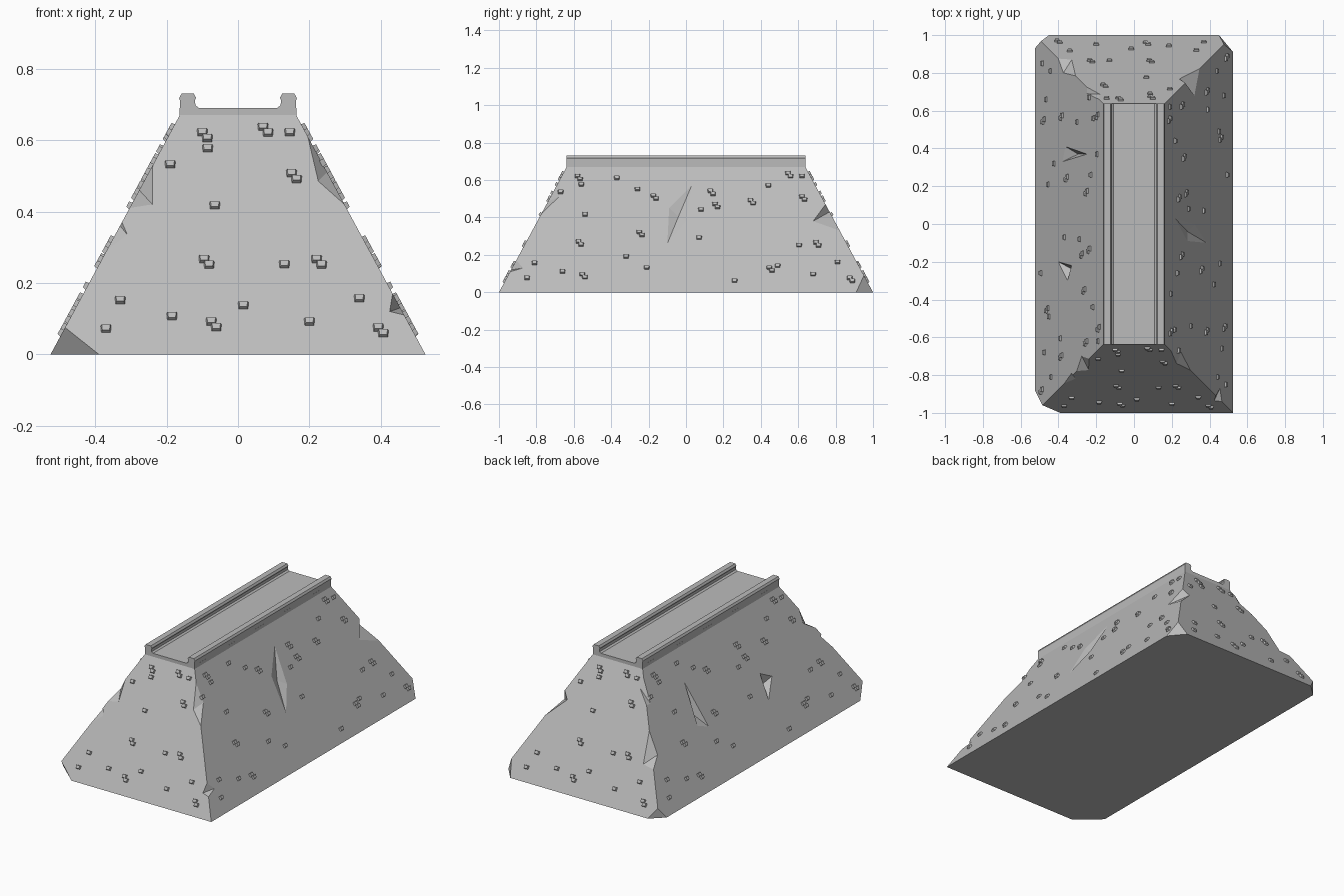
import bpy, bmesh, math
from mathutils import Vector, Matrix

HALF_X, HALF_Y, SLOPE = 0.525, 1.0, 0.54   # base half sizes, inward lean per unit height
SHOULDER, DECK = 0.67, 0.69

if "Cube" in bpy.data.objects:
    bpy.data.objects.remove(bpy.data.objects["Cube"])

concrete = bpy.data.materials.new("concrete grey")
concrete.use_nodes = True
concrete.diffuse_color = (0.5, 0.5, 0.5, 1)
concrete.node_tree.nodes["Principled BSDF"].inputs["Base Color"].default_value = (0.5, 0.5, 0.5, 1)


def finish(name, bm):
    bmesh.ops.recalc_face_normals(bm, faces=bm.faces)
    mesh = bpy.data.meshes.new(name)
    bm.to_mesh(mesh)
    bm.free()
    mesh.materials.append(concrete)
    obj = bpy.data.objects.new(name, mesh)
    bpy.context.collection.objects.link(obj)
    return obj


def hull(bm, points):
    verts = [bm.verts.new(p) for p in points]
    bmesh.ops.convex_hull(bm, input=verts)


def front_back(x, z, sy):
    return Vector((x, sy * (HALF_Y - SLOPE * z), z))


def side(y, z, sx):
    return Vector((sx * (HALF_X - SLOPE * z), y, z))


def corner(sx, sy, z):
    return side(sy * (HALF_Y - SLOPE * z), z, sx)


# Sloped body with a short upright band under the deck
bm = bmesh.new()
corners = [(-1, -1), (1, -1), (1, 1), (-1, 1)]
rings = []
for lean_z, z in ((0, 0), (SHOULDER, SHOULDER), (SHOULDER, DECK)):
    ring = []
    for sx, sy in corners:
        p = corner(sx, sy, lean_z)
        ring.append(bm.verts.new((p.x, p.y, z)))
    rings.append(ring)
for low, high in zip(rings, rings[1:]):
    for i in range(4):
        j = (i + 1) % 4
        bm.faces.new((low[i], low[j], high[j], high[i]))
bm.faces.new(rings[0])
bm.faces.new(rings[-1])
body = finish("barrier_body", bm)

# Cutters for the broken edges, corners and gouges
bm = bmesh.new()


def chip_edge(sx, sy, top, bottom, on_end, on_side):
    t, b = corner(sx, sy, top), corner(sx, sy, bottom)
    outside = (t + b) / 2 + Vector((sx, sy, 0)) * 0.08
    hull(bm, [t, b, front_back(*on_end, sy), side(*on_side, sx), outside])


def chip_base(sx, sy, x, y, top):
    tip = corner(sx, sy, 0)
    outside = tip + Vector((sx, sy, -1)) * 0.05
    hull(bm, [tip, outside, (sx * x, sy, 0), (sx * HALF_X, sy * y, 0), corner(sx, sy, top)])


def gouge(sx, outline, depth):
    rim = [side(y, z, sx) for y, z in outline]
    middle = sum(rim, Vector()) / len(rim)
    normal = Vector((sx, 0, SLOPE)).normalized()
    hull(bm, rim + [middle - normal * depth, middle + normal * 0.05])


chip_edge(1, -1, 0.61, 0.42, (0.225, 0.485), (-0.68, 0.51))
chip_edge(1, -1, 0.17, 0.11, (0.425, 0.12), (-0.87, 0.13))
chip_edge(-1, -1, 0.53, 0.41, (-0.24, 0.42), (-0.7, 0.46))
chip_edge(-1, -1, 0.37, 0.29, (-0.31, 0.335), (-0.79, 0.36))
chip_edge(1, 1, 0.47, 0.33, (0.24, 0.43), (0.68, 0.38))
chip_edge(-1, 1, 0.4, 0.23, (-0.33, 0.24), (0.8, 0.28))
chip_edge(-1, 1, 0.63, 0.51, (-0.18, 0.58), (0.69, 0.51))
chip_base(-1, -1, 0.39, 0.88, 0.075)
chip_base(-1, 1, 0.45, 0.93, 0.06)
chip_base(1, 1, 0.45, 0.91, 0.09)
gouge(1, [(0.03, 0.57), (-0.09, 0.45), (-0.1, 0.26), (0, 0.38)], 0.02)
gouge(-1, [(0.41, 0.3), (0.37, 0.51), (0.33, 0.27)], 0.04)
gouge(-1, [(-0.2, 0.23), (-0.22, 0.36), (-0.3, 0.32)], 0.04)
cutter = finish("chip_cutter", bm)
cutter.hide_render = True

cut = body.modifiers.new("chips", "BOOLEAN")
cut.operation = "DIFFERENCE"
cut.solver = "EXACT"
cut.object = cutter
bpy.context.view_layer.objects.active = body
bpy.ops.object.modifier_apply(modifier=cut.name)
bpy.data.objects.remove(cutter)

# Pair of rails: one profile run along the deck and mirrored
profile = [(0.163, DECK), (0.163, 0.712), (0.165, 0.718), (0.158, 0.73),
           (0.124, 0.73), (0.117, 0.718), (0.121, 0.712), (0.119, 0.697), (0.109, DECK)]
rail_end = HALF_Y - SLOPE * SHOULDER
for name, sx in (("left_rail", 1), ("right_rail", -1)):
    bm = bmesh.new()
    face = bm.faces.new([bm.verts.new((sx * x, -rail_end, z)) for x, z in profile])
    run = bmesh.ops.extrude_face_region(bm, geom=[face], use_keep_orig=True)
    moved = [v for v in run["geom"] if isinstance(v, bmesh.types.BMVert)]
    bmesh.ops.translate(bm, verts=moved, vec=(0, 2 * rail_end, 0))
    finish(name, bm)

# Small raised stones, some in touching pairs; (along the face, height)
end_singles = [(-.085, .575), (-.19, .53), (-.065, .415), (.145, .62), (.13, .25), (.015, .135),
               (-.33, .15), (-.37, .07), (-.185, .105), (.2, .09), (.34, .155)]
end_pairs = [(-.1, .62), (.07, .635), (.15, .505), (-.095, .265), (.22, .265), (-.075, .09), (.393, .073)]
side_singles = [(-.56, .575), (-.67, .535), (-.37, .61), (-.26, .55), (-.54, .415), (-.32, .19),
                (-.21, .13), (-.66, .11), (-.81, .155), (-.85, .075), (.07, .29), (.08, .44),
                (.44, .57), (.62, .62), (.605, .25), (.81, .16), (.68, .095), (.49, .14), (.26, .06)]
side_pairs = [(-.58, .62), (-.175, .515), (-.575, .27), (-.25, .32), (-.555, .095), (.13, .54),
              (.155, .47), (.345, .49), (.545, .635), (.62, .51), (.695, .265), (.875, .075), (.445, .13)]
up = Vector((0, SLOPE, 1)).normalized()
out = Vector((0, -1, SLOPE)).normalized()
across = Vector((1, 0, 0))


def stone(bm, u, z, half_depth, turn):
    base = Vector((u, SLOPE * z - half_depth, z))
    points = []
    for width, low, high, lift in ((0.014, -0.011, 0.011, -0.004), (0.010, -0.007, 0.010, 0.010)):
        for s in (-1, 1):
            for v in (low, high):
                flare = width + (0.002 if v > 0 else 0)
                points.append(turn @ (base + across * s * flare + up * v + out * lift))
    hull(bm, points)


faces = (("front", 0, HALF_Y, end_singles, end_pairs), ("left", 90, HALF_X, side_singles, side_pairs),
         ("back", 180, HALF_Y, end_singles, end_pairs), ("right", 270, HALF_X, side_singles, side_pairs))
for name, angle, half_depth, singles, pairs in faces:
    turn = Matrix.Rotation(math.radians(angle), 3, "Z")
    bm = bmesh.new()
    for u, z in singles + pairs:
        stone(bm, u, z, half_depth, turn)
    for u, z in pairs:
        stone(bm, u + 0.014, z - 0.016, half_depth, turn)
    finish(name + "_stones", bm)
